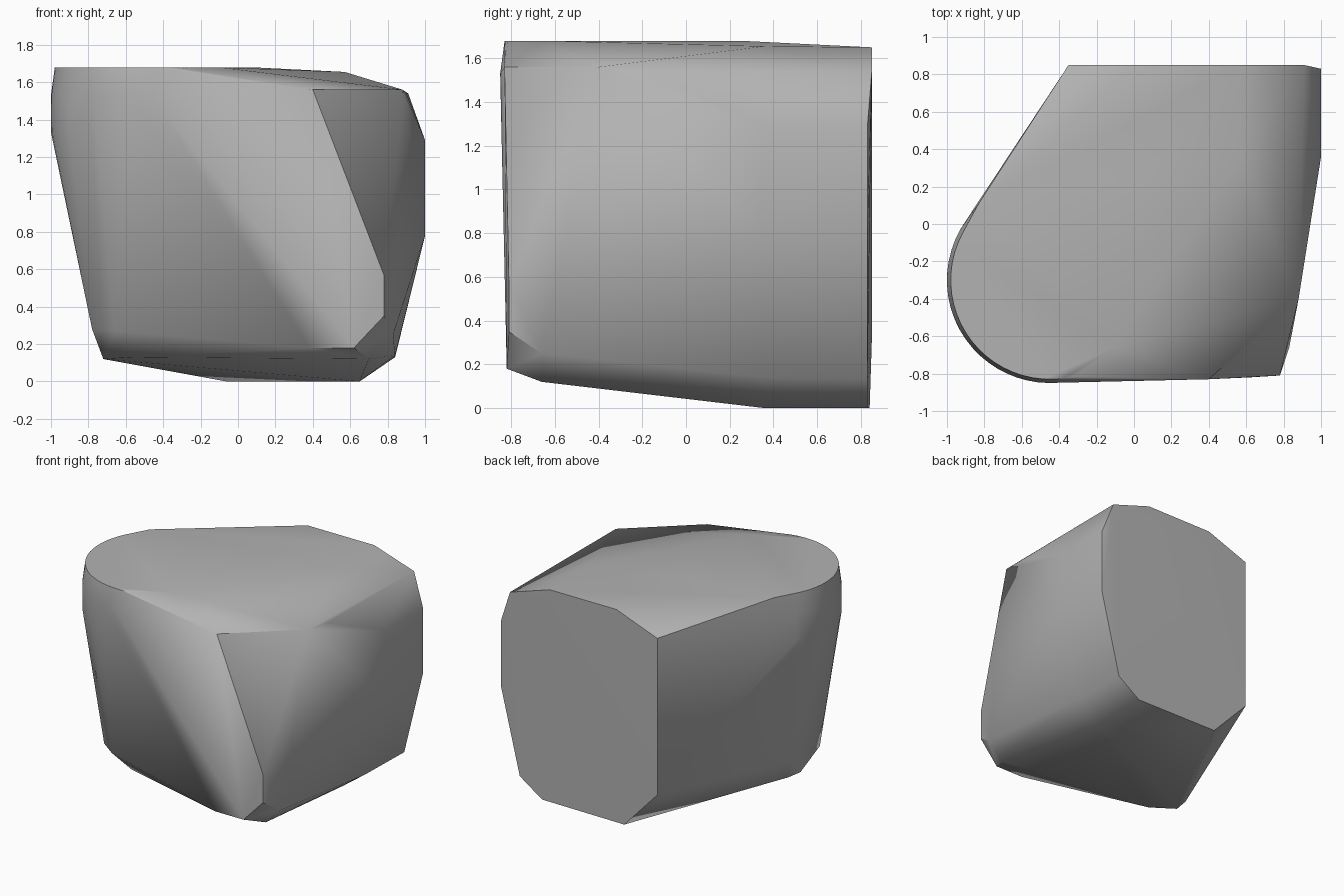
import bpy
import bmesh
import math

# Remove only the default object
default_cube = bpy.data.objects.get("Cube")
if default_cube:
    bpy.data.objects.remove(default_cube, do_unlink=True)


def make_material(name, colour):
    material = bpy.data.materials.new(name)
    material.use_nodes = True
    material.diffuse_color = colour
    shader = material.node_tree.nodes["Principled BSDF"]
    shader.inputs["Base Color"].default_value = colour
    shader.inputs["Roughness"].default_value = 0.8
    return material


def arc(centre, radius, start, end, height, steps):
    """Points along a horizontal arc, angles in degrees."""
    points = []
    for step in range(steps + 1):
        angle = math.radians(start + (end - start) * step / steps)
        points.append((centre[0] + radius * math.cos(angle),
                       centre[1] + radius * math.sin(angle),
                       height))
    return points


def hull_object(name, points, material, smooth_angle):
    """Wrap a convex stone around corner points and smooth its soft edges."""
    bm = bmesh.new()
    for point in points:
        bm.verts.new(point)
    bmesh.ops.convex_hull(bm, input=list(bm.verts))
    # Drop corners swallowed by the hull
    loose = [vert for vert in bm.verts if not vert.link_faces]
    bmesh.ops.delete(bm, geom=loose, context="VERTS")
    bmesh.ops.dissolve_limit(bm, angle_limit=math.radians(0.5),
                             verts=list(bm.verts), edges=list(bm.edges))
    bmesh.ops.recalc_face_normals(bm, faces=list(bm.faces))
    mesh = bpy.data.meshes.new(name)
    bm.to_mesh(mesh)
    bm.free()
    mesh.materials.append(material)
    stone = bpy.data.objects.new(name, mesh)
    bpy.context.collection.objects.link(stone)
    bpy.ops.object.select_all(action="DESELECT")
    stone.select_set(True)
    bpy.context.view_layer.objects.active = stone
    bpy.ops.object.shade_smooth_by_angle(angle=math.radians(smooth_angle))
    return stone


# Rounded left end: bevelled rim, then the widest band
round_centre = (-0.45, -0.3)
rim = arc(round_centre, 0.53, 140, 284, 1.68, 24)
rim.append((-0.83, 0.11, 1.68))
upper_band = arc(round_centre, 0.55, 145, 275, 1.53, 22)
lower_band = arc(round_centre, 0.55, 150, 215, 1.33, 10)

# Gently falling top
top = [(-0.1, -0.66, 1.68), (0.07, 0.25, 1.68), (0.57, 0.36, 1.655),
       (0.88, -0.4, 1.56), (0.9, -0.2, 1.54), (0.4, -0.83, 1.56)]

# Flat back
back = [(0.91, 0.85, 1.54), (0.57, 0.85, 1.65), (0, 0.85, 1.65),
        (-0.35, 0.85, 1.52), (-0.35, 0.85, 0.31), (-0.06, 0.84, 0),
        (0.65, 0.83, 0), (0.84, 0.83, 0.13)]

# Right side, bulging in the middle
side = [(1, y, z) for y in (0.36, 0.83) for z in (0.78, 1.29)]
side += [(0.84, 0.36, 0.14), (0.83, -0.66, 0.25)]

# Front corner around the cut facet
corner = [(0.78, -0.81, 0.57), (0.78, -0.81, 0.35),
          (0.62, -0.82, 0.18), (0.38, -0.82, 0.18)]

# Sloping underside
underside = [(0.7, -0.66, 0.12), (0.65, 0.36, 0), (-0.7, -0.25, 0.12),
             (-0.72, -0.37, 0.12), (-0.56, -0.5, 0.13),
             (-0.78, -0.52, 0.28), (-0.66, -0.6, 0.27), (-0.75, -0.2, 0.28)]

stone_grey = make_material("stone grey", (0.45, 0.45, 0.45, 1))
hull_object("boulder",
            rim + upper_band + lower_band + top + back + side + corner + underside,
            stone_grey, 40)
